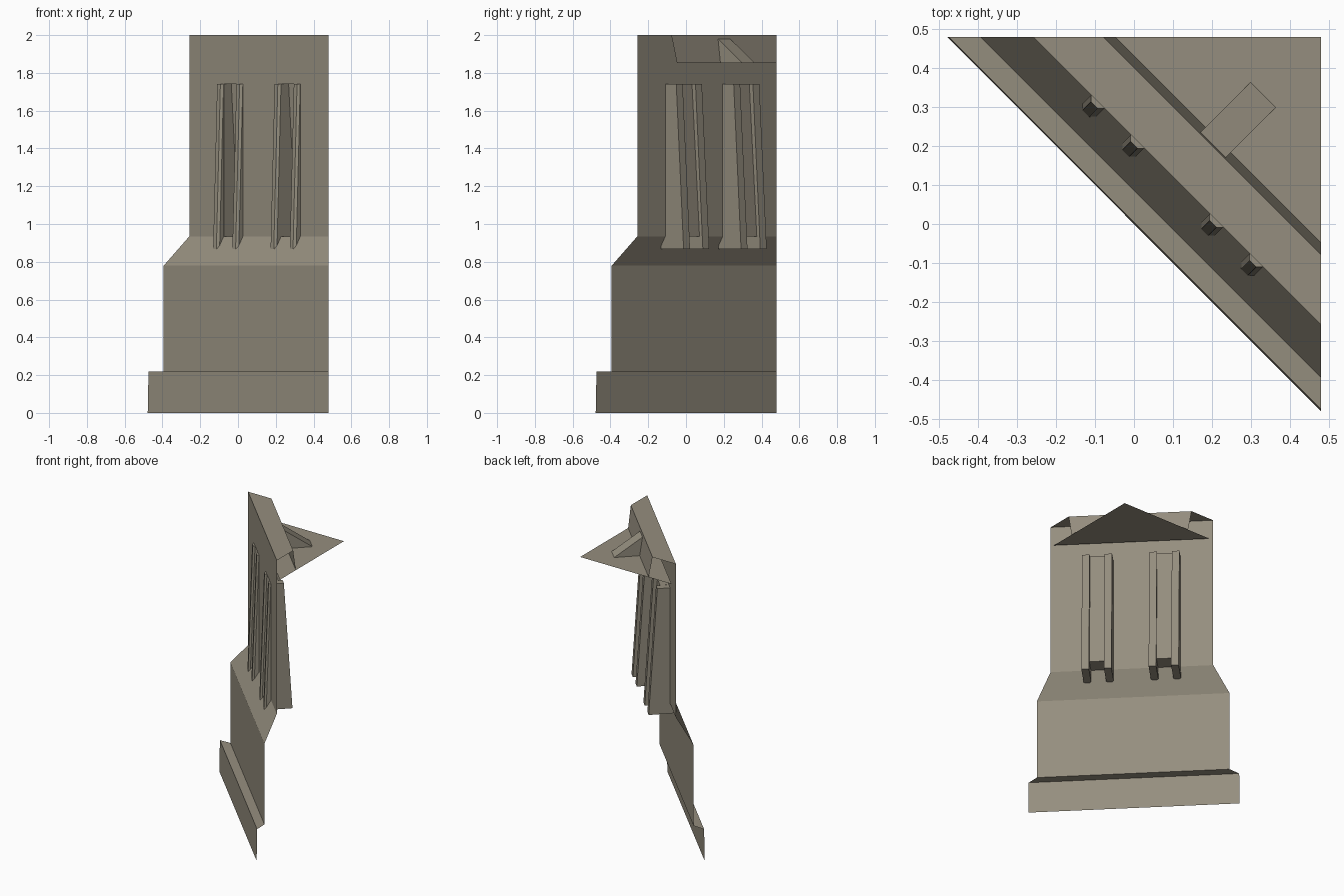
import bpy, math

if "Cube" in bpy.data.objects:
    bpy.data.objects.remove(bpy.data.objects["Cube"])

R = math.sqrt(2)
C = 0.478                      # half size of the square footprint
TIP = C * R                    # distance from diagonal to back corner

stone = bpy.data.materials.new("warm_grey_stone")
stone.diffuse_color = (0.30, 0.27, 0.21, 1)
stone.use_nodes = True
stone.node_tree.nodes["Principled BSDF"].inputs["Base Color"].default_value = stone.diffuse_color


def P(s, n, z):
    """s runs along the diagonal wall, n inward from it, z up."""
    return ((n + s) / R, (n - s) / R, z)


def make(name, verts, faces):
    me = bpy.data.meshes.new(name)
    me.from_pydata(verts, [], faces)
    me.materials.append(stone)
    ob = bpy.data.objects.new(name, me)
    bpy.context.collection.objects.link(ob)
    return ob


def sheet(name, profile):
    """Sweep an (n, z) profile along the wall, trimmed to the footprint."""
    verts, faces = [], []
    for n, z in profile:
        e = TIP - n
        verts += [P(-e, n, z), P(e, n, z)]
    for i in range(len(profile) - 1):
        a = 2 * i
        faces.append((a, a + 1, a + 3, a + 2))
    return make(name, verts, faces)


WALL = 0.156
SILL, HEAD, TOP, ROOF = 0.935, 1.74, 2.0, 1.853

# stepped lower wall and parapet
sheet("lower_wall", [(0, 0), (0.003, 0.218), (0.06, 0.22), (0.06, 0.78), (WALL, SILL)])
sheet("parapet", [(WALL, TOP), (0.283, TOP), (0.304, ROOF)])

# triangular roof deck
n0 = 0.18
make("roof_deck", [P(-(TIP - n0), n0, ROOF), P(TIP - n0, n0, ROOF), P(0, TIP, ROOF)], [(0, 1, 2)])

# upper wall with two window openings
E, A, B = TIP - WALL, 0.165, 0.262
ss, zs = [-E, -B, -A, A, B, E], [SILL, HEAD, TOP]
verts = [P(s, WALL, z) for z in zs for s in ss]
faces = []
for j in range(2):
    for i in range(5):
        if j == 0 and i in (1, 3):
            continue
        a = j * 6 + i
        faces.append((a, a + 1, a + 7, a + 6))
make("upper_wall", verts, faces)

# window recesses: sloping panel, floor and head
for side in (-1, 1):
    v = []
    for n, z in [(WALL, SILL), (0.268, SILL), (0.212, HEAD), (WALL, HEAD)]:
        v += [P(side * A, n, z), P(side * B, n, z)]
    f = [(0, 1, 3, 2), (2, 3, 5, 4), (4, 5, 7, 6)]
    if side < 0:
        f = [q[::-1] for q in f]
    make("window_recess", v, f)

# tapered chamfered fins either side of each window
w, c = 0.024, 0.012
for s in (-0.287, -0.143, 0.143, 0.287):
    v = []
    for z, front, back in [(0.868, 0.113, 0.293), (HEAD, 0.143, 0.238)]:
        v += [P(s + ds, n, z) for ds, n in
              [(-w + c, front), (w - c, front), (w, front + c),
               (w, back), (-w, back), (-w, front + c)]]
    f = [(i, (i + 1) % 6, (i + 1) % 6 + 6, i + 6) for i in range(6)]
    f += [(5, 4, 3, 2, 1, 0), (6, 7, 8, 9, 10, 11)]
    make("window_fin", v, f)

# sloping buttress on the roof behind the parapet
v = []
for s in (-0.046, 0.046):
    v += [P(s, 0.302, ROOF), P(s, 0.286, 1.98), P(s, 0.467, ROOF)]
make("roof_buttress", v, [(0, 1, 2), (5, 4, 3), (1, 4, 5, 2)])
